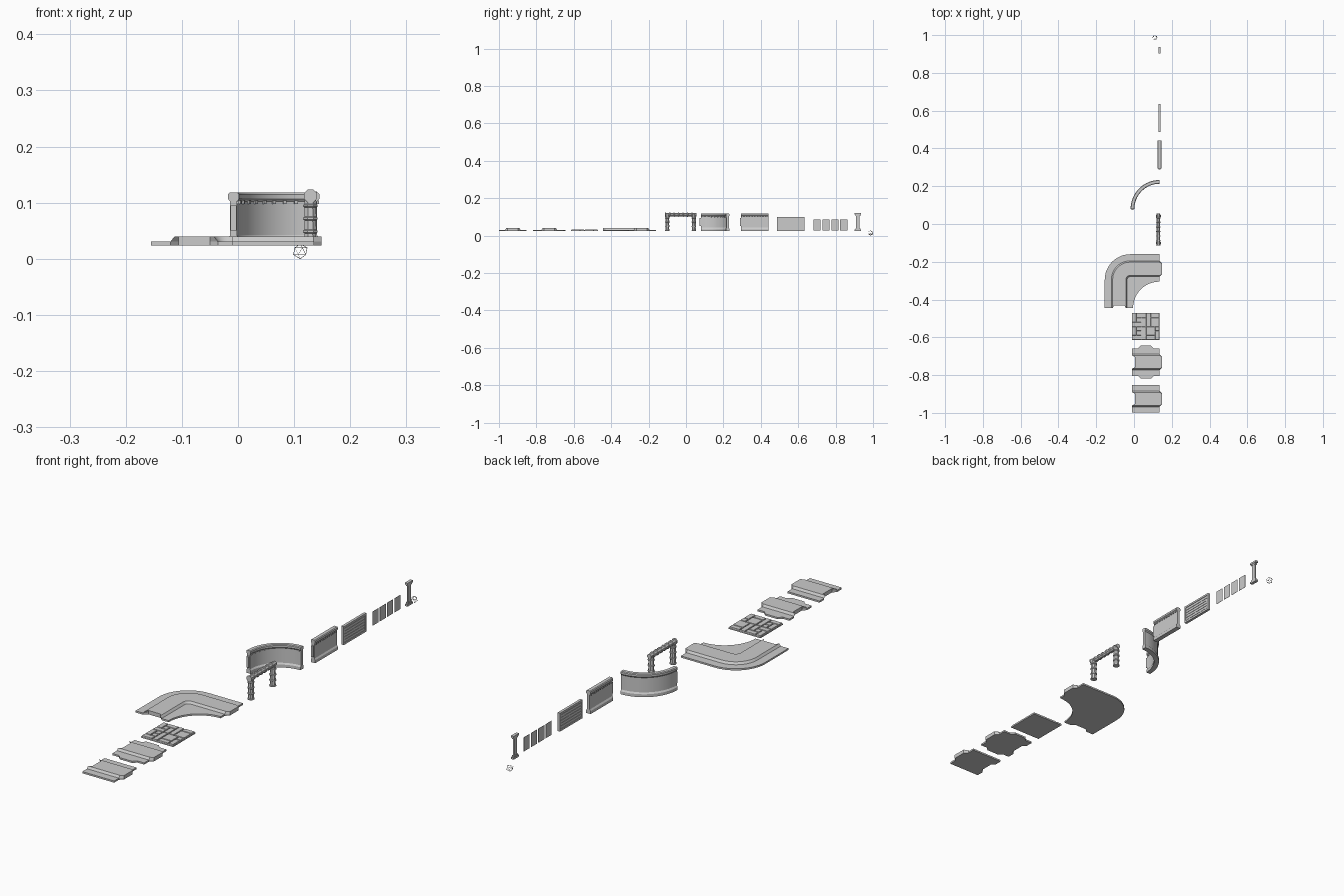
import bpy, bmesh, math
from mathutils import Vector as V

if "Cube" in bpy.data.objects:
    bpy.data.objects.remove(bpy.data.objects["Cube"])

Z0, Z1, Z2 = 0.024, 0.031, 0.040      # underside, floor level, road level


def skin(name, rings, smooth=False):
    """Join a stack of closed rings into one capped solid."""
    bm = bmesh.new()
    rows = [[bm.verts.new(p) for p in r] for r in rings]
    n = len(rows[0])
    for a, b in zip(rows, rows[1:]):
        for i in range(n):
            j = (i + 1) % n
            bm.faces.new((a[i], a[j], b[j], b[i]))
    bm.faces.new(rows[0][::-1])
    bm.faces.new(rows[-1])
    bmesh.ops.recalc_face_normals(bm, faces=bm.faces)
    me = bpy.data.meshes.new(name)
    bm.to_mesh(me)
    bm.free()
    ob = bpy.data.objects.new(name, me)
    bpy.context.collection.objects.link(ob)
    if smooth:
        bpy.ops.object.select_all(action='DESELECT')
        ob.select_set(True)
        bpy.context.view_layer.objects.active = ob
        bpy.ops.object.shade_smooth_by_angle(angle=math.radians(30))
    return ob


def slab(name, low, high, z0, z1):
    return skin(name, [[V((x, y, z)) for x, y in o] for o, z in ((low, z0), (high, z1))])


def box(name, x0, x1, y0, y1, z0, z1):
    o = [(x0, y0), (x1, y0), (x1, y1), (x0, y1)]
    return slab(name, o, o, z0, z1)


def arc(cx, cy, r, a0, a1, n=12):
    t = [math.radians(a0 + (a1 - a0) * i / n) for i in range(n + 1)]
    return [(cx + r * math.cos(a), cy + r * math.sin(a)) for a in t]


def joint(h):
    """Connector outline: (along edge, outward)."""
    return [(-h, 0), (-0.028, 0.014), (0.028, 0.014), (h, 0)]


XA, XB = -0.01, 0.135


# straight floor tiles: low base with a raised road, tongue right and notch left
def road_tile(name, cy, side_bumps):
    right = [(XB + b, cy + a) for a, b in joint(0.042)]
    left = [(XA + b, cy + a) for a, b in reversed(joint(0.042))]
    y0, y1 = cy - 0.0725, cy + 0.0725
    top, bottom = [], []
    if side_bumps:
        mx = (XA + XB) / 2
        bottom = [(mx + a, y0 - b) for a, b in joint(0.042)]
        top = [(mx - a, y1 + b) for a, b in joint(0.042)]
    base = [(XA, y0)] + bottom + [(XB, y0)] + right + [(XB, y1)] + top + [(XA, y1)] + left
    slab(name + "_base", base, base, Z0, Z1)
    strip = lambda h: ([(XB + b, cy + a) for a, b in joint(h)]
                       + [(XA + b, cy + a) for a, b in reversed(joint(h))])
    slab(name + "_road", strip(0.042), strip(0.035), Z1, Z2)


road_tile("straight_tile", -0.926, False)
road_tile("junction_tile", -0.731, True)

# paved tile: thin slab with a pattern of stones on a 6 x 6 grid
CY = -0.615
box("paving_base", XA, XB, CY, CY + 0.145, Z0, 0.029)
stones = [(0, 0, 2, 1), (0, 1, 1, 2), (1, 1, 1, 1), (2, 0, 1, 3), (3, 0, 2, 1), (5, 0, 1, 2),
          (3, 1, 2, 2), (5, 2, 1, 1), (1, 2, 1, 1), (0, 3, 2, 1), (0, 4, 1, 2), (1, 4, 1, 1),
          (1, 5, 2, 1), (2, 3, 1, 2), (3, 3, 1, 3), (4, 3, 2, 2), (4, 5, 2, 1)]
u, g = 0.145 / 6, 0.0012
for x, y, w, h in stones:
    rect = lambda s: [(XA + x * u + s, CY + y * u + s), (XA + (x + w) * u - s, CY + y * u + s),
                      (XA + (x + w) * u - s, CY + (y + h) * u - s), (XA + x * u + s, CY + (y + h) * u - s)]
    slab("paving_stone", rect(g), rect(g * 2), 0.029, 0.033)

# corner tile: base outline, then the bending road
CX, CYC, RM, YE = -0.02, -0.295, 0.058, -0.445


def bend(h):
    foot = [(CX - RM + a, YE + b) for a, b in joint(h)]
    end = [(XB + b, CYC + RM + a) for a, b in joint(h)]
    return foot, end


foot, end = bend(0.042)
corner = ([(-0.155, YE)] + foot + arc(XB, YE, 0.14, 180, 90) + end + [(XB, -0.16)]
          + arc(CX, CYC, 0.135, 90, 180))
slab("corner_base", corner, corner, Z0, Z1)


def road_outline(h):
    foot, end = bend(h)
    return foot + arc(CX, CYC, RM - h, 180, 90) + end + arc(CX, CYC, RM + h, 90, 180)


slab("corner_road", road_outline(0.042), road_outline(0.035), Z1, Z2)


# arch: jointed eight-sided poles
def pole(name, start, axis, length, segs, r=0.0115):
    start, axis = V(start), V(axis)
    s1 = V((1, 0, 0))
    s2 = axis.cross(s1)
    step, rings = length / segs, []
    for k in range(segs):
        for t, f in ((0.0, 1.2), (0.14, 1.2), (0.22, 1.0), (0.92, 0.95)):
            c = start + axis * step * (k + t)
            rings.append([c + r * f * (s1 * math.cos(a) + s2 * math.sin(a))
                          for a in [math.pi / 4 * (i + 0.5) for i in range(8)]])
    rings.append([p + axis * step * 0.08 for p in rings[-1]])
    skin(name, rings)


for y in (-0.1, 0.042):
    pole("arch_post", (0.129, y, Z0), (0, 0, 1), 0.092, 4)
pole("arch_beam", (0.129, -0.113, 0.112), (0, 1, 0), 0.168, 7, 0.0105)

# wall section: (offset across, height), thicker at cap and foot
half = [(0.010, Z0), (0.010, 0.036), (0.006, 0.042), (0.006, 0.102), (0.010, 0.107),
        (0.010, 0.115), (0.007, 0.118)]
section = half + [(-a, z) for a, z in reversed(half)]

# curved wall with small blocks under the cap
WX, WY, R = 0.135, 0.08, 0.143
rings = []
for i in range(17):
    a = math.radians(90 + 90 * i / 16)
    rings.append([V((WX + (R + o) * math.cos(a), WY + (R + o) * math.sin(a), z)) for o, z in section])
skin("curved_wall", rings, True)
box("curved_wall_tongue", WX - R - 0.005, WX - R + 0.005, WY - 0.007, WY + 0.002, 0.05, 0.095)
for i in range(10):
    a = math.radians(94.5 + 9 * i)
    b = box("curved_wall_block", -0.0025, 0.0025, -0.003, 0.003, -0.003, 0.003)
    b.location = (WX + (R - 0.007) * math.cos(a), WY + (R - 0.007) * math.sin(a), 0.101)
    b.rotation_euler.z = a

# straight wall
skin("straight_wall", [[V((XB + o, y, z)) for o, z in section] for y in (0.295, 0.442)])
box("straight_wall_tongue", 0.13, 0.14, 0.288, 0.296, 0.05, 0.095)
for i in range(10):
    y = 0.303 + i * 0.0145
    for s in (-1, 1):
        box("straight_wall_block", XB + s * 0.007 - 0.0025, XB + s * 0.007 + 0.0025,
            y - 0.003, y + 0.003, 0.098, 0.104)

# plank fence: back panel, frame and planks
box("fence_panel", 0.132, 0.138, 0.488, 0.633, Z0, 0.1)
for z in (Z0, 0.092):
    box("fence_rail", 0.1295, 0.1405, 0.487, 0.634, z, z + 0.008)
for y in (0.487, 0.628):
    box("fence_stile", 0.1295, 0.1405, y, y + 0.006, Z0, 0.1)
for i in range(5):
    z = 0.034 + i * 0.0116
    box("fence_plank", 0.1305, 0.1395, 0.493, 0.628, z, z + 0.0095)

# four thin panels
for i in range(4):
    y = 0.682 + i * 0.0475
    box("thin_panel", 0.1345, 0.1355, y, y + 0.038, 0.028, 0.086)

# pillar with stepped base and cap
for y, h, z0, z1 in ((0.919, 0.0175, Z0, 0.032), (0.919, 0.0135, 0.032, 0.038), (0.919, 0.0095, 0.038, 0.106),
                     (0.919, 0.0135, 0.106, 0.112), (0.919, 0.0175, 0.112, 0.12)):
    t = h * 0.35
    box("pillar_step", XB - t, XB + t, y - h, y + h, z0, z1)

# small open lattice ball
bpy.ops.mesh.primitive_ico_sphere_add(subdivisions=1, radius=0.0135, location=(0.111, 0.9865, 0.0135))
ball = bpy.context.object
ball.name = "lattice_ball"
m = ball.modifiers.new("wire", 'WIREFRAME')
m.thickness = 0.0012
m.use_even_offset = False
